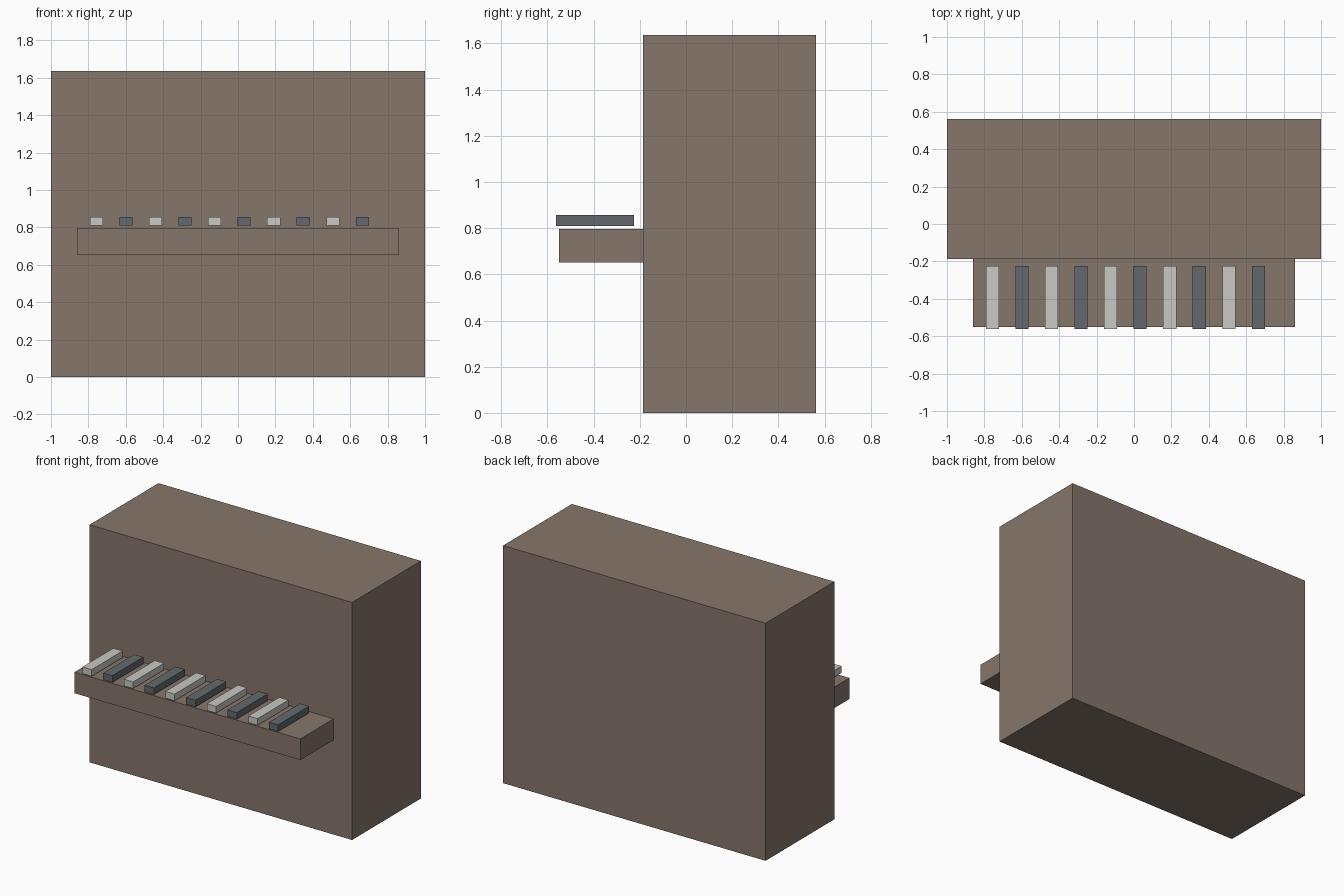
import bpy
from mathutils import Vector

default = bpy.data.objects.get("Cube")
if default:
    bpy.data.objects.remove(default, do_unlink=True)


def material(name, rgb):
    mat = bpy.data.materials.new(name)
    mat.use_nodes = True
    color = (*rgb, 1)
    mat.diffuse_color = color
    bsdf = mat.node_tree.nodes["Principled BSDF"]
    bsdf.inputs["Base Color"].default_value = color
    bsdf.inputs["Roughness"].default_value = 0.8
    return mat


def box(name, low, high, mat):
    low, high = Vector(low), Vector(high)
    bpy.ops.mesh.primitive_cube_add(size=1, location=(low + high) / 2)
    obj = bpy.context.object
    obj.name = name
    obj.scale = high - low
    bpy.ops.object.transform_apply(location=False, rotation=False, scale=True)
    obj.data.materials.append(mat)
    return obj


wood = material("brown wood", (0.238, 0.181, 0.147))
ivory = material("pale ivory", (0.578, 0.584, 0.552))
slate = material("dark slate", (0.125, 0.141, 0.153))

# Tall cabinet and the key shelf on its front
box("cabinet", (-1, -0.187, 0), (1, 0.562, 1.636), wood)
box("key_shelf", (-0.86, -0.55, 0.652), (0.86, -0.18, 0.797), wood)

# Alternating light and dark keys hovering just above the shelf
key_count, first_x, spacing, half_width = 10, -0.757, 0.158, 0.035
for i in range(key_count):
    x = first_x + i * spacing
    dark = i % 2 == 1
    box(f"{'dark' if dark else 'light'}_key_{i // 2 + 1}",
        (x - half_width, -0.562, 0.81), (x + half_width, -0.225, 0.856),
        slate if dark else ivory)
